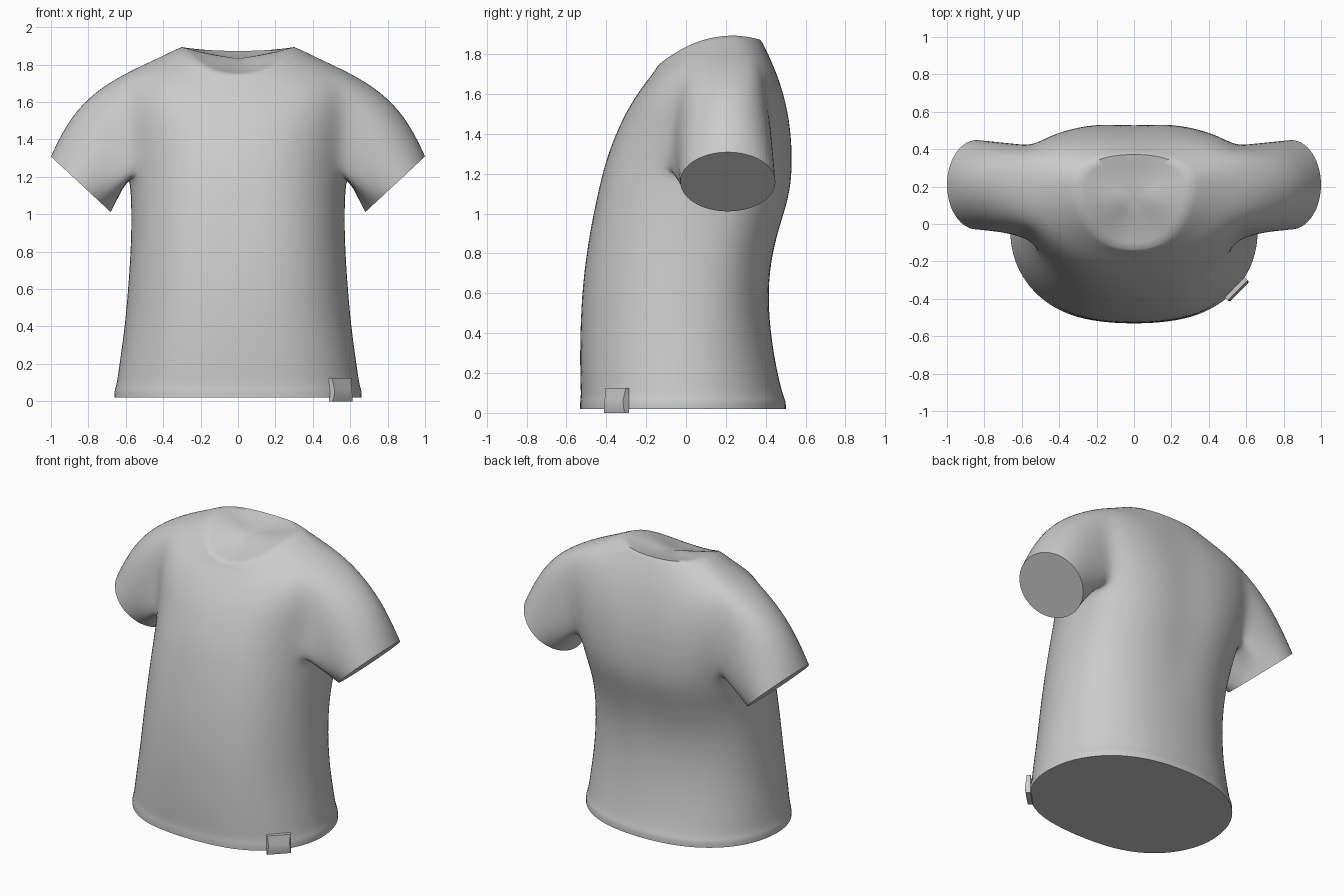
import bpy, bmesh
from math import sin, cos, pi
from mathutils import Vector

if "Cube" in bpy.data.objects:
    bpy.data.objects.remove(bpy.data.objects["Cube"])

N = 24          # columns around the torso
HALF = 2        # sleeve opening reaches this many columns either side

# torso rings: z front, z side, z back, half width, y front, y side, y back,
#              front squareness, back squareness, spine groove
RINGS = [
    (0.02, 0.02, 0.02, 0.667, -0.537, -0.04, 0.507, 0.77, 0.95, 0),
    (0.06, 0.06, 0.06, 0.667, -0.537, -0.04, 0.507, 0.77, 0.95, 0),
    (0.085, 0.085, 0.085, 0.655, -0.532, -0.04, 0.493, 0.77, 0.95, 0),
    (0.20, 0.20, 0.20, 0.639, -0.537, -0.04, 0.463, 0.77, 0.9, 0),
    (0.40, 0.40, 0.40, 0.61, -0.537, -0.02, 0.427, 0.77, 0.9, 0),
    (0.65, 0.65, 0.65, 0.588, -0.525, 0.0, 0.415, 0.77, 0.85, 0.005),
    (0.90, 0.88, 0.88, 0.575, -0.49, 0.03, 0.462, 0.77, 0.8, 0.015),
    (1.12, 1.06, 1.08, 0.575, -0.445, 0.08, 0.535, 0.77, 0.7, 0.02),
    (1.28, 1.21, 1.24, 0.585, -0.405, 0.15, 0.547, 0.79, 0.62, 0.02),
    (1.42, 1.39, 1.40, 0.61, -0.35, 0.20, 0.54, 0.82, 0.6, 0.02),
    (1.53, 1.59, 1.55, 0.63, -0.295, 0.21, 0.515, 0.85, 0.6, 0.02),
    (1.64, 1.755, 1.70, 0.61, -0.22, 0.22, 0.465, 0.87, 0.65, 0.01),
    (1.70, 1.822, 1.81, 0.46, -0.17, 0.22, 0.41, 0.87, 0.8, 0),
    (1.745, 1.897, 1.875, 0.305, -0.142, 0.22, 0.375, 0.87, 1.0, 0),
]
LOW, HIGH = 8, 11   # rings bounding the sleeve opening


def ring_point(r, j):
    zf, zs, zb, w, yf, ys, yb, sqf, sq, groove = r
    t = 2 * pi * j / N
    c, s = cos(t), sin(t)
    x = w * (1 if c > 0 else -1) * abs(c) ** (sqf if s < 0 else 0.87)
    if s < 0:
        return x, ys + (yf - ys) * -s, zs + (zf - zs) * s * s
    y = ys + (yb - ys) * s ** sq - (groove if j == N // 4 else 0)
    return x, y, zs + (zb - zs) * s * s


bm = bmesh.new()
crease = bm.edges.layers.float.new('crease_edge')


def crease_loop(loop, value):
    for a, b in zip(loop, loop[1:] + loop[:1]):
        bm.edges.get((a, b))[crease] = value


def bridge(a, b):
    n = len(a)
    for i in range(n):
        k = (i + 1) % n
        bm.faces.new((a[i], a[k], b[k], b[i]))


# torso, leaving the two sleeve openings
rows = [[bm.verts.new(ring_point(r, j)) for j in range(N)] for r in RINGS]
for i in range(len(rows) - 1):
    for j in range(N):
        k = (j + 1) % N
        near = [min(m % N, -m % N, abs(m - N // 2)) for m in (j, k)]
        if LOW <= i < HIGH and max(near) <= HALF:
            continue
        bm.faces.new((rows[i][j], rows[i][k], rows[i + 1][k], rows[i + 1][j]))

# flat underside and shallow closed neck
bm.faces.new(rows[0][::-1])
crease_loop(rows[0], 1.0)
hub = Vector((0, 0.13, 1.81))
dish = [bm.verts.new(hub.lerp(v.co, 0.5)) for v in rows[-1]]
bridge(rows[-1], dish)
bm.faces.new(dish)
crease_loop(rows[-1], 0.7)

# sleeves grown out of the openings
path = [(HIGH, j) for j in range(0, HALF + 1)]
path += [(i, HALF) for i in range(HIGH - 1, LOW, -1)]
path += [(LOW, j) for j in range(HALF, -HALF - 1, -1)]
path += [(i, -HALF) for i in range(LOW + 1, HIGH)]
path += [(HIGH, j) for j in range(-HALF, 0)]
for side in (1, -1):
    root = [rows[i][(j if side > 0 else N // 2 - j) % N] for i, j in path]
    centre = Vector((side * 0.84, 0.21, 1.16))
    up = Vector((side * 0.73, 0, 0.68))
    previous = root
    for f in (0.3, 0.62, 0.93, 1.0):
        loop = []
        for n, v in enumerate(root):
            t = 2 * pi * n / len(root)
            end = centre + up * (0.226 * cos(t)) + Vector((0, 0.247 * sin(t), 0))
            bulge = up * (0.07 * sin(pi * f) * max(0, cos(t)))
            loop.append(bm.verts.new(v.co.lerp(end, f) + bulge))
        bridge(previous, loop)
        previous = loop
    bm.faces.new(previous)
    crease_loop(previous, 1.0)

bmesh.ops.recalc_face_normals(bm, faces=bm.faces[:])


def make_object(name, mesh_bm, levels):
    me = bpy.data.meshes.new(name)
    mesh_bm.to_mesh(me)
    mesh_bm.free()
    ob = bpy.data.objects.new(name, me)
    bpy.context.collection.objects.link(ob)
    bpy.ops.object.select_all(action='DESELECT')
    ob.select_set(True)
    bpy.context.view_layer.objects.active = ob
    if levels:
        mod = ob.modifiers.new('smooth', 'SUBSURF')
        mod.levels = mod.render_levels = levels
        bpy.ops.object.modifier_apply(modifier=mod.name)
    bpy.ops.object.shade_smooth_by_angle(angle=0.9)
    return ob


make_object('shirt', bm, 2)

# small folded tab wrapped over the hem: (outward offset, height, half width)
tab = bmesh.new()
profile = [(-0.02, 0.0, 0.074), (0.01, 0.0, 0.076), (0.016, 0.03, 0.069), (0.014, 0.065, 0.066),
           (0.006, 0.1, 0.069), (0.004, 0.125, 0.076), (-0.02, 0.125, 0.074)]
mid = Vector((0.552, -0.352, 0))
normal = Vector((0.707, -0.707, 0))
tangent = Vector((0.707, 0.707, 0))
ends = [[tab.verts.new(mid + normal * o + tangent * (s * w) + Vector((0, 0, z)))
         for o, z, w in profile] for s in (-1, 1)]
bridge_count = len(profile)
for i in range(bridge_count):
    k = (i + 1) % bridge_count
    tab.faces.new((ends[0][i], ends[0][k], ends[1][k], ends[1][i]))
for e in ends:
    tab.faces.new(e)
bmesh.ops.recalc_face_normals(tab, faces=tab.faces[:])
make_object('hem_tab', tab, 0)
